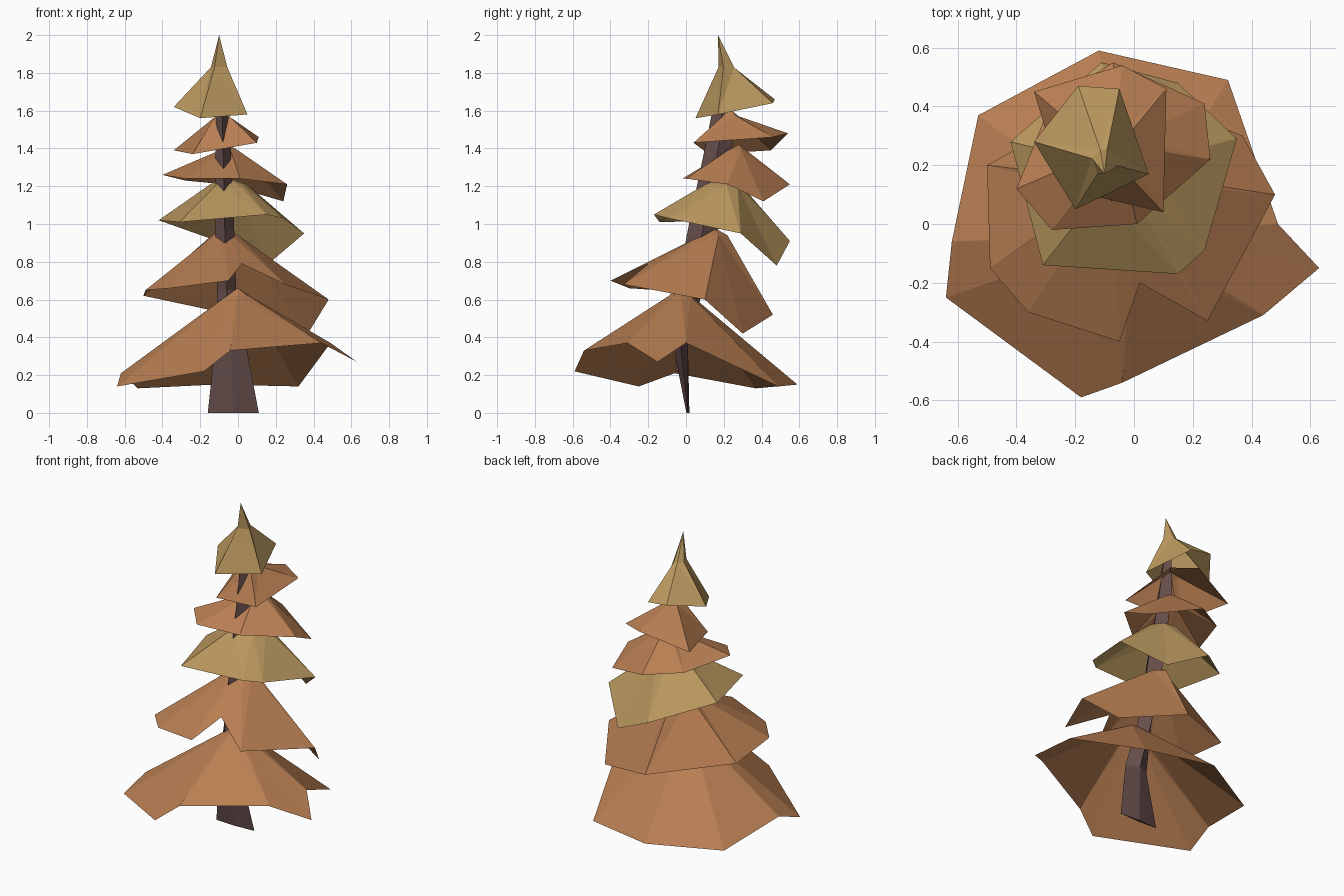
import bpy, bmesh, math
from mathutils import Vector


def material(name, rgb):
    m = bpy.data.materials.new(name)
    m.diffuse_color = (*rgb, 1)
    return m


RUST = material("rust_foliage", (0.48, 0.21, 0.085))
OLIVE = material("olive_foliage", (0.50, 0.32, 0.115))
BARK = material("dark_bark", (0.13, 0.075, 0.07))


def finish(name, bm, mat):
    mesh = bpy.data.meshes.new(name)
    bm.to_mesh(mesh)
    bm.free()
    mesh.materials.append(mat)
    obj = bpy.data.objects.new(name, mesh)
    bpy.context.collection.objects.link(obj)
    return obj


def bridge(bm, lower, upper):
    n = len(lower)
    for i in range(n):
        j = (i + 1) % n
        bm.faces.new((lower[i], lower[j], upper[j], upper[i]))


def tier(name, mat, neck, radius, peak, rim):
    """Open skirt: ragged rim up to a small neck ring, closed by a peak.
    The rim runs counter-clockwise seen from above."""
    bm = bmesh.new()
    low = [bm.verts.new(p) for p in rim]
    high = []
    for p in rim:
        a = math.atan2(p[1] - neck[1], p[0] - neck[0])
        high.append(bm.verts.new(Vector(neck) + radius * Vector((math.cos(a), math.sin(a), 0))))
    bridge(bm, low, high)
    tip = bm.verts.new(peak)
    for i in range(len(high)):
        bm.faces.new((high[i], high[(i + 1) % len(high)], tip))
    # skirts are folded from flat triangles
    bmesh.ops.triangulate(bm, faces=[f for f in bm.faces if len(f.verts) > 3])
    return finish(name, bm, mat)


# Foliage skirts, lowest first
tier("foliage_1_bottom", RUST, (0, -0.03, 0.62), 0.06, (0, -0.06, 0.66), [
    (-0.64, -0.25, 0.14), (-0.18, -0.59, 0.22), (-0.04, -0.54, 0.33),
    (0.44, -0.31, 0.37), (0.63, -0.15, 0.27), (0.49, 0.0, 0.37),
    (0.32, 0.49, 0.14), (-0.12, 0.59, 0.15), (-0.53, 0.37, 0.13),
    (-0.62, -0.06, 0.21)])

tier("foliage_2", RUST, (-0.07, 0.15, 0.94), 0.07, (-0.08, 0.15, 0.98), [
    (-0.49, -0.15, 0.65), (-0.36, -0.30, 0.66), (-0.05, -0.40, 0.70),
    (0.02, -0.20, 0.79), (0.25, -0.33, 0.68), (0.48, 0.10, 0.60),
    (0.37, 0.30, 0.42), (-0.03, 0.46, 0.52), (-0.50, 0.20, 0.62)])

tier("foliage_3", OLIVE, (-0.05, 0.19, 1.21), 0.10, (-0.06, 0.2, 1.25), [
    (-0.31, -0.14, 1.01), (0.15, -0.17, 1.05), (0.24, -0.09, 1.03),
    (0.35, 0.29, 0.95), (0.15, 0.48, 0.78), (-0.11, 0.55, 0.91),
    (-0.42, 0.28, 1.02)])

tier("foliage_4", RUST, (-0.05, 0.27, 1.39), 0.05, (-0.05, 0.28, 1.42), [
    (-0.40, 0.12, 1.26), (-0.28, -0.02, 1.24), (0.01, 0.0, 1.24),
    (0.26, 0.22, 1.21), (0.24, 0.41, 1.12), (-0.07, 0.55, 1.21),
    (-0.28, 0.42, 1.23)])

tier("foliage_5", RUST, (-0.08, 0.23, 1.57), 0.05, (-0.08, 0.23, 1.61), [
    (-0.34, 0.45, 1.39), (-0.24, 0.12, 1.37), (0.10, 0.04, 1.43),
    (0.11, 0.46, 1.46), (-0.04, 0.54, 1.48)])

tier("foliage_6_top", OLIVE, (-0.10, 0.21, 1.83), 0.045, (-0.10, 0.17, 2.0), [
    (-0.34, 0.28, 1.62), (-0.20, 0.05, 1.56), (0.05, 0.17, 1.58),
    (-0.05, 0.46, 1.64), (-0.19, 0.47, 1.66)])

# Trunk: leaning four-sided stem that flattens to a wedge at the ground
bm = bmesh.new()
rings = []
for cx, cy, z, rx, ry in [(-0.025, 0.01, 0, 0.135, 0.008), (-0.04, -0.03, 0.37, 0.08, 0.04),
                          (-0.06, 0.02, 0.65, 0.05, 0.07), (-0.07, 0.09, 0.97, 0.05, 0.08),
                          (-0.08, 0.18, 1.45, 0.04, 0.07), (-0.09, 0.20, 1.75, 0.02, 0.03)]:
    rings.append([bm.verts.new((cx + dx * rx, cy + dy * ry, z))
                  for dx, dy in ((1, 0), (0, 1), (-1, 0), (0, -1))])
for a, b in zip(rings, rings[1:]):
    bridge(bm, a, b)
bm.faces.new(rings[0][::-1])
bm.faces.new(rings[-1])
finish("trunk", bm, BARK)
